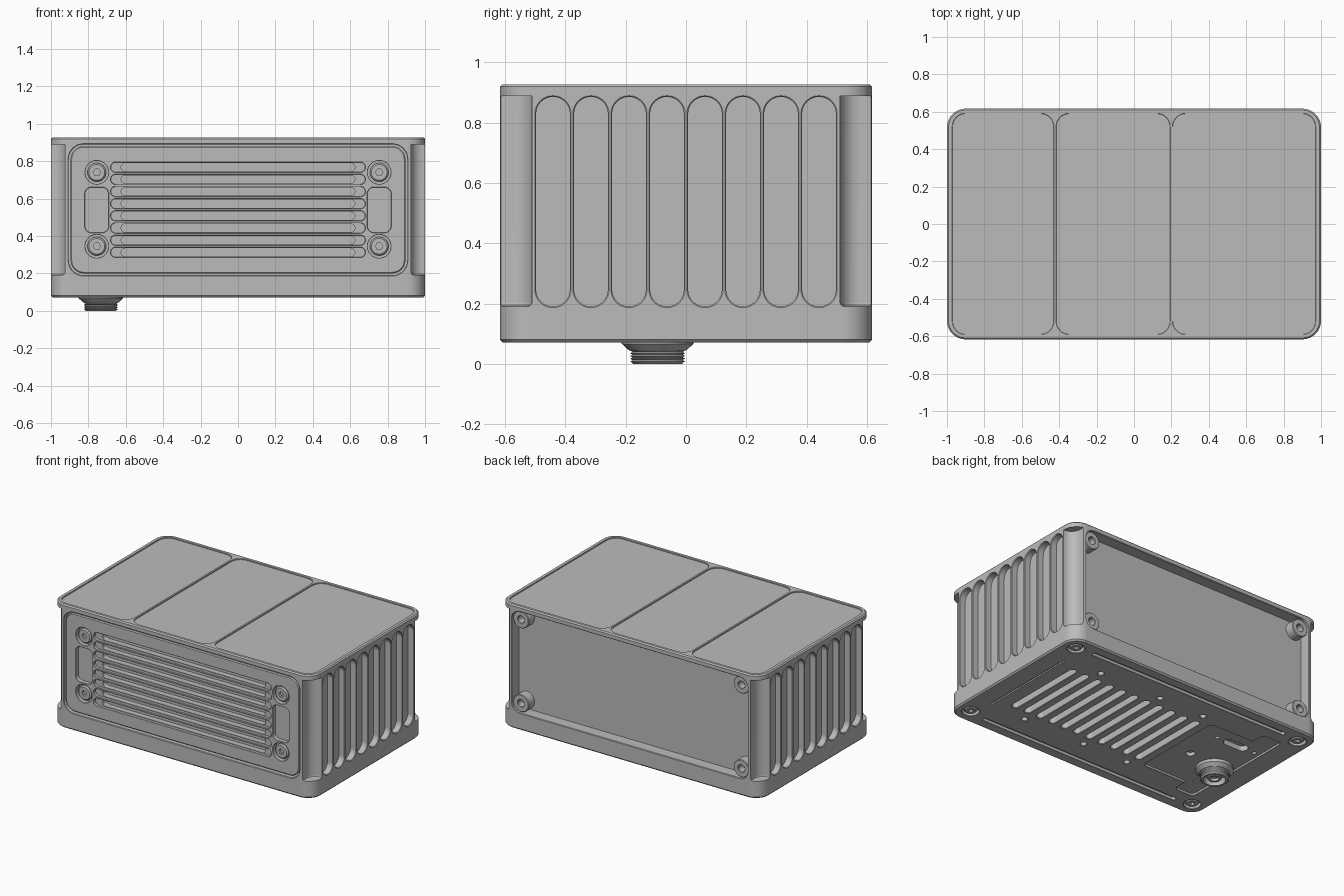
import bpy, bmesh
from math import cos, sin, pi

if "Cube" in bpy.data.objects:
    bpy.data.objects.remove(bpy.data.objects["Cube"])

X, Y, BASE, TOP = 1.0, 0.617, 0.071, 0.927

# Each frame turns (u, v, outward distance) on a face of the box into x, y, z
FRONT = lambda u, v, d: (u, -Y - d, v)
BACK = lambda u, v, d: (u, Y + d, v)
LEFT = lambda u, v, d: (X + d, u, v)
RIGHT = lambda u, v, d: (-X - d, u, v)
LID = lambda u, v, d: (u, v, TOP + d)
UNDER = lambda u, v, d: (u, v, BASE - d)
PLAN = lambda u, v, d: (u, v, d)

grey = bpy.data.materials.new("satin grey")
grey.use_nodes = True
grey.diffuse_color = (0.5, 0.5, 0.5, 1)
grey.node_tree.nodes["Principled BSDF"].inputs["Base Color"].default_value = (0.5, 0.5, 0.5, 1)


def outline(size, r, inset, n):
    """Rounded rectangle; a circle when r is half the size."""
    w, h = size[0] / 2 - inset, size[1] / 2 - inset
    r = min(max(r - inset, 0.002), w, h)
    pts = []
    for k, (sx, sy) in enumerate(((1, 1), (-1, 1), (-1, -1), (1, -1))):
        for j in range(n + 1):
            a = (k + j / n) * pi / 2
            pts.append((sx * (w - r) + r * cos(a), sy * (h - r) + r * sin(a)))
    return pts


def loft(bm, frame, c, size, r, levels, n=8, sides=0):
    """Stack outlines at (distance, inset) levels into a closed solid."""
    rings = []
    for d, inset in levels:
        if sides:
            pts = [((r - inset) * cos(2 * pi * k / sides), (r - inset) * sin(2 * pi * k / sides))
                   for k in range(sides)]
        else:
            pts = outline(size, r, inset, n)
        rings.append([bm.verts.new(frame(c[0] + u, c[1] + v, d)) for u, v in pts])
    for a, b in zip(rings, rings[1:]):
        for k in range(len(a)):
            m = (k + 1) % len(a)
            bm.faces.new((a[k], a[m], b[m], b[k]))
    bm.faces.new(rings[0])
    bm.faces.new(rings[-1])


def disc(bm, frame, c, r, levels, n=8):
    loft(bm, frame, c, (2 * r, 2 * r), r, levels, n)


def hollow(depth, chamfer=0.004):
    """Levels of a pocket cutter with a chamfered mouth."""
    return [(0.02, -chamfer), (0, -chamfer), (-chamfer, 0), (-depth, 0)]


def make(name, bm):
    bmesh.ops.remove_doubles(bm, verts=bm.verts, dist=1e-5)
    bmesh.ops.recalc_face_normals(bm, faces=bm.faces)
    mesh = bpy.data.meshes.new(name)
    bm.to_mesh(mesh)
    bm.free()
    mesh.materials.append(grey)
    ob = bpy.data.objects.new(name, mesh)
    bpy.context.collection.objects.link(ob)
    return ob


def cut(ob, bm):
    cutter = make("cutter", bm)
    cutter.hide_render = True
    mod = ob.modifiers.new("cut", "BOOLEAN")
    mod.operation, mod.solver, mod.object = "DIFFERENCE", "EXACT", cutter
    bpy.context.view_layer.update()
    mesh = bpy.data.meshes.new_from_object(ob.evaluated_get(bpy.context.evaluated_depsgraph_get()))
    ob.modifiers.clear()
    ob.data = mesh
    bpy.data.objects.remove(cutter)


parts = []

# Housing block
bm = bmesh.new()
loft(bm, PLAN, (0, 0), (2 * X, 2 * Y), 0.1,
     [(BASE, 0.01), (BASE + 0.01, 0), (TOP - 0.008, 0), (TOP, 0.008)])
housing = make("housing", bm)
parts.append(housing)

# Side flutes, corner scoops, front and back recesses, lid panels
bm = bmesh.new()
for frame in (LEFT, RIGHT):
    for k in range(8):
        loft(bm, frame, ((k - 3.5) * 0.126, 0.538), (0.112, 0.695), 0.056, hollow(0.045))
for sx in (1, -1):
    for sy in (1, -1):
        loft(bm, PLAN, (sx * 1.025, sy * 0.61), (0.2, 0.2), 0.07,
             [(0.19, 0.015), (0.196, 0.004), (0.205, 0), (0.889, 0)])
loft(bm, FRONT, (0, 0.54), (1.81, 0.7), 0.08, hollow(0.1))
loft(bm, BACK, (0, 0.54), (1.81, 0.7), 0.065, hollow(0.08))
for x0, x1 in ((-0.97, -0.43), (-0.415, 0.192), (0.207, 0.97)):
    loft(bm, LID, ((x0 + x1) / 2, 0), (x1 - x0, 1.18), 0.07, hollow(0.008, 0.002))

# Underside: recess, long grooves and screw seats
loft(bm, UNDER, (-0.765, 0), (0.15, 0.86), 0.03, hollow(0.015, 0.002))
for sy in (1, -1):
    loft(bm, UNDER, (0, sy * 0.53), (1.56, 0.03), 0.015, hollow(0.02, 0.002))
    for sx in (1, -1):
        disc(bm, UNDER, (sx * 0.9, sy * 0.51), 0.055, hollow(0.03))
loft(bm, UNDER, (0.86, 0), (0.012, 0.7), 0.006, hollow(0.01, 0.001))
cut(housing, bm)

bm = bmesh.new()
loft(bm, UNDER, (-0.54, 0), (0.38, 0.66), 0.03, hollow(0.0152, 0.002))
cut(housing, bm)

# Underside: vent slots, small holes and a port
bm = bmesh.new()
for k in range(11):
    loft(bm, UNDER, (0.73 - 0.1 * k, 0), (0.048, 0.6), 0.024, hollow(0.05, 0.003))
for x in (0.58, 0.1, -0.25):
    for sy in (1, -1):
        disc(bm, UNDER, (x, sy * 0.37), 0.02, hollow(0.03))
loft(bm, UNDER, (-0.65, 0.21), (0.18, 0.07), 0.035, hollow(0.05))
for x, y, r in ((-0.5, 0.21, 0.014), (-0.8, 0.21, 0.014), (-0.5, -0.05, 0.03)):
    disc(bm, UNDER, (x, y), r, hollow(0.04, 0.002))
cut(housing, bm)

# Front plate with finger slots, end pockets and screw seats
bm = bmesh.new()
loft(bm, FRONT, (0, 0.54), (1.79, 0.68), 0.07, [(-0.105, 0), (-0.014, 0), (-0.008, 0.006)])
plate = make("front_plate", bm)
parts.append(plate)
PLATE = lambda u, v, d: FRONT(u, v, d - 0.008)
ROWS = [0.54 + (k - 3.5) * 0.065 for k in range(8)]
SEATS = [(sx * 0.755, z) for sx in (1, -1) for z in (0.345, 0.74)]

bm = bmesh.new()
for z in ROWS:
    loft(bm, PLATE, (0, z), (1.36, 0.052), 0.026, hollow(0.02, 0.002))
for sx in (1, -1):
    loft(bm, PLATE, (sx * 0.755, 0.539), (0.126, 0.242), 0.035, hollow(0.03, 0.002))
for c in SEATS:
    disc(bm, PLATE, c, 0.062, hollow(0.035, 0.002))
cut(plate, bm)

bm = bmesh.new()
for z in ROWS:
    loft(bm, PLATE, (0, z), (1.25, 0.044), 0.022, [(0.01, 0), (-0.06, 0)])
cut(plate, bm)


# Socket head screws
def screws(name, frame, places, r, top, bottom):
    bm = bmesh.new()
    for c in places:
        disc(bm, frame, c, r, [(bottom, 0), (top - 0.008, 0), (top, 0.008)])
    ob = make(name, bm)
    bm = bmesh.new()
    for c in places:
        loft(bm, frame, c, None, r * 0.4, [(top + 0.01, 0), (top - 0.018, 0)], sides=6)
    cut(ob, bm)
    parts.append(ob)


screws("front_screws", PLATE, SEATS, 0.05, -0.004, -0.04)
screws("underside_screws", UNDER, [(sx * 0.9, sy * 0.51) for sx in (1, -1) for sy in (1, -1)],
       0.042, -0.005, -0.035)

# Screw bosses in the corners of the back recess
bm = bmesh.new()
for sx in (1, -1):
    for z in (0.25, 0.83):
        disc(bm, BACK, (sx * 0.845, z), 0.06,
             [(-0.085, 0), (-0.02, 0), (-0.016, 0.004), (-0.016, 0.032), (-0.02, 0.036), (-0.07, 0.036)])
parts.append(make("back_bosses", bm))

# Cable connector: flange, threaded barrel and core
PLUG = (-0.733, -0.094)
bm = bmesh.new()
disc(bm, UNDER, PLUG, 0.119, [(-0.02, 0), (0.004, 0), (0.026, 0.024), (0.026, 0.04)], 6)
parts.append(make("connector_flange", bm))

bm = bmesh.new()
thread = [(-0.01, 0.008)]
for k in range(5):
    thread += [(0.022 + 0.009 * k, 0.008), (0.0265 + 0.009 * k, 0)]
thread += [(0.066, 0.006), (0.071, 0.01), (0.071, 0.022), (0.03, 0.026)]
disc(bm, UNDER, PLUG, 0.091, thread, 10)
parts.append(make("connector_thread", bm))

bm = bmesh.new()
disc(bm, UNDER, PLUG, 0.045, [(0.01, 0), (0.058, 0), (0.062, 0.004), (0.062, 0.018), (0.045, 0.02)])
parts.append(make("connector_core", bm))

# Smooth the rounds, keep the edges crisp
bpy.ops.object.select_all(action="DESELECT")
for ob in parts:
    ob.select_set(True)
bpy.context.view_layer.objects.active = housing
bpy.ops.object.shade_smooth_by_angle(angle=pi / 6)
for ob in parts:
    ob.modifiers.new("even shading", "WEIGHTED_NORMAL").keep_sharp = True
